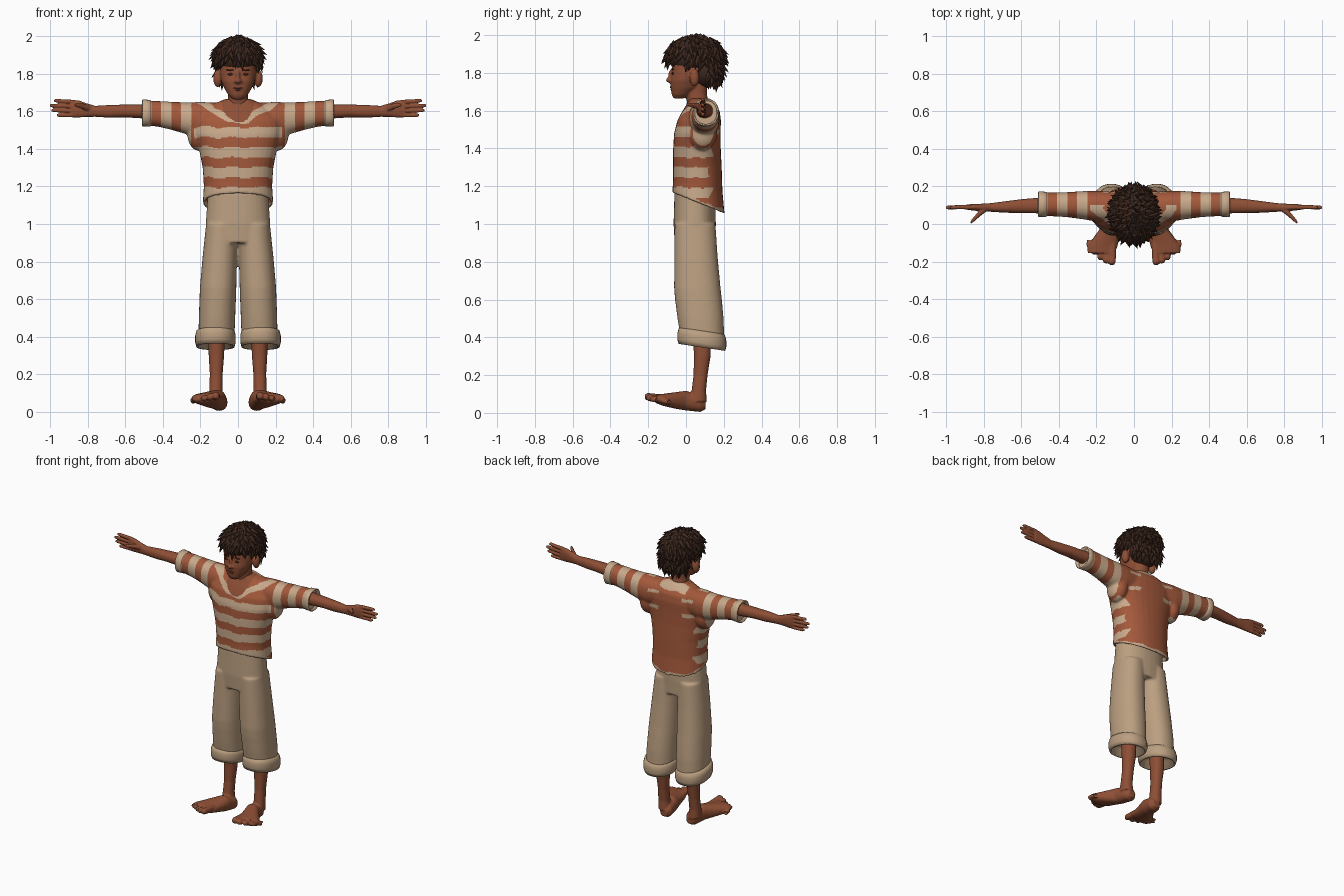
import bpy, bmesh, math, random
from mathutils import Vector, Matrix

random.seed(4)
cube = bpy.data.objects.get("Cube")
if cube:
    bpy.data.objects.remove(cube, do_unlink=True)


def material(name, rgb):
    mat = bpy.data.materials.new(name)
    mat.use_nodes = True
    colour = (*rgb, 1)
    mat.diffuse_color = colour
    bsdf = next(n for n in mat.node_tree.nodes if n.type == 'BSDF_PRINCIPLED')
    bsdf.inputs["Base Color"].default_value = colour
    bsdf.inputs["Roughness"].default_value = 0.8
    return mat


SKIN = material("brown skin", (0.27, 0.078, 0.036))
LIPS = material("dark lips", (0.2, 0.05, 0.028))
HAIR = material("dark brown hair", (0.05, 0.022, 0.014))
EYES = material("dark eyes", (0.06, 0.02, 0.012))
RUST = material("rust cloth", (0.37, 0.1, 0.044))
CREAM = material("cream cloth", (0.58, 0.4, 0.26))
CANVAS = material("tan canvas", (0.5, 0.35, 0.22))


def loft(bm, axis, rings, side=1, segments=32, power=0.9):
    """Closed tube through rings of (x, y, z, radius a, radius b, tilt)."""
    loops = []
    for x, y, z, a, b, *tilt in rings:
        slope = tilt[0] if tilt else 0
        loop = []
        for i in range(segments):
            t = math.tau * i / segments
            u = a * math.copysign(abs(math.cos(t)) ** power, math.cos(t))
            v = b * math.copysign(abs(math.sin(t)) ** power, math.sin(t))
            offset = {'X': (0, u, v), 'Y': (u, 0, v), 'Z': (u, v, slope * v)}[axis]
            p = Vector((x, y, z)) + Vector(offset)
            loop.append(bm.verts.new((p.x * side, p.y, p.z)))
        loops.append(loop)
    for low, high in zip(loops, loops[1:]):
        for i in range(segments):
            j = (i + 1) % segments
            bm.faces.new((low[i], low[j], high[j], high[i]))
    bm.faces.new(loops[0])
    bm.faces.new(loops[-1])


def ball(bm, centre, radii, side=1):
    centre = Vector((centre[0] * side, centre[1], centre[2]))
    bmesh.ops.create_uvsphere(bm, u_segments=24, v_segments=16, radius=1,
                              matrix=Matrix.Translation(centre) @ Matrix.Diagonal((*radii, 1)))


def finish(name, bm, mats, voxel=0, smooth=0, rule=None):
    """Make the object; a voxel size fuses its pieces into one skin."""
    bmesh.ops.recalc_face_normals(bm, faces=bm.faces[:])
    mesh = bpy.data.meshes.new(name)
    bm.to_mesh(mesh)
    bm.free()
    ob = bpy.data.objects.new(name, mesh)
    bpy.context.collection.objects.link(ob)
    if voxel:
        fuse = ob.modifiers.new("fuse", 'REMESH')
        fuse.mode = 'VOXEL'
        fuse.voxel_size = voxel
        relax = ob.modifiers.new("relax", 'SMOOTH')
        relax.factor, relax.iterations = 0.5, smooth
        bpy.context.view_layer.update()
        done = ob.evaluated_get(bpy.context.evaluated_depsgraph_get())
        ob.data = bpy.data.meshes.new_from_object(done)
        ob.modifiers.clear()
    ob.data.materials.clear()
    for mat in mats:
        ob.data.materials.append(mat)
    for face in ob.data.polygons:
        face.use_smooth = True
        face.material_index = rule(face.center) if rule else 0
    return ob


def shirt_colour(c):
    """0 rust, 1 cream, 2 skin."""
    x, y, z = abs(c.x), c.y, c.z
    z += 0.004 * math.sin(45 * c.x) + 0.003 * math.sin(90 * y)
    if y < 0.09 and math.hypot(x / 0.085, (z - 1.645) / 0.1) < 1:
        return 2
    if x > 0.235:
        return int((x - 0.25) % 0.105 < 0.055)
    if z > 1.625 and y > 0.1 and x < 0.1:
        return 1
    if z + 0.4 * (y - 0.065) < 1.13:
        return 1
    if y < 0.1 and 1.54 < z - 0.6 * max(0, x - 0.05) < 1.58:
        return 1
    stripe = (z - 1.355) % 0.107
    if y < 0.13 + 0.015 * math.sin(38 * z):
        return int(z < 1.53 and stripe < 0.055)
    return int(1.4 < z < 1.6 and 0.09 < x < 0.17 and 0.01 < stripe < 0.035)


# Shirt body and sleeves, hollow at the hem
bm = bmesh.new()
loft(bm, 'Z', [(0, .065, 1.155, .171, .119, -.4), (0, .065, 1.112, .174, .122, -.4),
               (0, .066, 1.11, .188, .138, -.4), (0, .062, 1.2, .182, .131, -.2),
               (0, .06, 1.3, .188, .129), (0, .058, 1.4, .208, .126),
               (0, .06, 1.48, .232, .123), (0, .07, 1.55, .235, .115),
               (0, .08, 1.6, .2, .098), (0, .08, 1.635, .14, .075), (0, .072, 1.665, .07, .055)])
for s in (1, -1):
    loft(bm, 'X', [(.1, .09, 1.56, .08, .085), (.2, .095, 1.555, .082, .095),
                   (.27, .1, 1.562, .075, .085), (.36, .103, 1.577, .066, .074),
                   (.43, .104, 1.587, .063, .068), (.49, .105, 1.59, .062, .066)], s)
    ball(bm, (.21, .09, 1.48), (.06, .075, .09), s)
finish("striped_shirt", bm, [RUST, CREAM, SKIN], 0.007, 6, shirt_colour)

# Trousers
bm = bmesh.new()
loft(bm, 'Z', [(0, .047, 1.17, .16, .108), (0, .046, 1.0, .172, .112), (0, .048, .9, .17, .108)])
for s in (1, -1):
    loft(bm, 'Z', [(.085, .048, 1.0, .085, .108), (.097, .053, .82, .092, .115),
                   (.106, .06, .66, .097, .123), (.108, .066, .6, .097, .124),
                   (.112, .077, .5, .097, .122), (.114, .084, .415, .096, .118, -.15)], s)
finish("trousers", bm, [CANVAS], 0.008, 4)

for side, s in (("left", 1), ("right", -1)):
    # Rolled trouser cuff, open below
    bm = bmesh.new()
    loft(bm, 'Z', [(.12, .084, .435, .09, .112, -.15), (.12, .084, .43, .102, .122, -.15),
                   (.12, .084, .405, .108, .129, -.15), (.12, .084, .37, .108, .13, -.15),
                   (.12, .084, .347, .102, .123, -.15), (.12, .084, .347, .092, .112, -.15),
                   (.12, .084, .4, .086, .106, -.15)], s)
    finish(side + "_trouser_cuff", bm, [CANVAS])

    # Sleeve cuff, open at the end
    bm = bmesh.new()
    loft(bm, 'X', [(.462, .105, 1.59, .06, .064), (.466, .105, 1.59, .066, .07),
                   (.507, .105, 1.591, .069, .073), (.511, .105, 1.591, .063, .067),
                   (.485, .105, 1.59, .058, .062)], s)
    finish(side + "_sleeve_cuff", bm, [CREAM])

    # Arm, palm, fingers and thumb
    bm = bmesh.new()
    loft(bm, 'X', [(.44, .1, 1.6, .046, .042), (.52, .098, 1.6, .041, .037),
                   (.6, .095, 1.602, .037, .034), (.68, .091, 1.6, .031, .034),
                   (.76, .088, 1.6, .023, .029), (.81, .088, 1.607, .02, .037),
                   (.85, .089, 1.613, .018, .046), (.89, .09, 1.614, .014, .046)], s)
    for i, tip in enumerate((.98, 1.003, .993, .965)):
        base, end = 1.65 - .0235 * i, 1.657 - .026 * i
        loft(bm, 'X', [(.87, .09, base, .013, .0115), (.93, .09, (base + end) / 2, .0115, .0105),
                       (tip - .012, .088, end, .0105, .0095), (tip, .088, end, .007, .006)], s, 12)
    loft(bm, 'X', [(.785, .085, 1.615, .018, .02), (.82, .058, 1.625, .017, .016),
                   (.85, .028, 1.631, .014, .012), (.87, .008, 1.634, .008, .007)], s, 12)
    finish(side + "_arm", bm, [SKIN], 0.004, 3)

    # Shin, foot and toes
    bm = bmesh.new()
    loft(bm, 'Z', [(.113, .085, .42, .044, .048), (.115, .086, .3, .041, .044),
                   (.116, .077, .2, .034, .037), (.118, .068, .12, .035, .038),
                   (.115, .06, .06, .04, .05)], s)
    loft(bm, 'Y', [(.1, .103, .043, .025, .025), (.1, .075, .05, .044, .045),
                   (.113, 0, .065, .05, .052), (.142, -.06, .066, .065, .043),
                   (.168, -.12, .069, .08, .032), (.175, -.155, .074, .072, .024)], s)
    for i in range(5):
        x, y = .118 + .031 * i, -.218 + .004 * i + .0048 * i * i
        z, r = .086 - .006 * i, .0205 - .002 * i
        loft(bm, 'Y', [(x - .003, -.1, z - .008, r, r), (x - .002, y + .045, z - .004, r, r),
                       (x, y + .014, z, r * .95, r), (x, y, z - .002, r * .6, r * .6)], s, 14)
    finish(side + "_leg_and_foot", bm, [SKIN], 0.005, 3)

    # Eye and eyebrow
    bm = bmesh.new()
    ball(bm, (.039, -.07, 1.797), (.016, .006, .006), s)
    ball(bm, (.041, -.07, 1.82), (.022, .006, .004), s)
    finish(side + "_eye_and_brow", bm, [EYES])

# Head, ears and neck
bm = bmesh.new()
loft(bm, 'Z', [(0, .07, 1.56, .07, .06), (0, .063, 1.63, .055, .056),
               (0, .055, 1.69, .053, .056), (0, .055, 1.76, .055, .06)])
loft(bm, 'Z', [(0, -.04, 1.664, .028, .024), (0, -.026, 1.685, .05, .05),
               (0, -.006, 1.72, .072, .075), (0, .002, 1.76, .089, .085),
               (0, .018, 1.8, .096, .094), (0, .03, 1.85, .097, .105), (0, .04, 1.9, .085, .1)])
ball(bm, (0, .05, 1.85), (.1, .125, .11))
ball(bm, (0, -.088, 1.762), (.017, .019, .014))
ball(bm, (0, -.082, 1.785), (.01, .013, .032))
for s in (1, -1):
    ball(bm, (.108, .045, 1.775), (.024, .026, .047), s)
    ball(bm, (.014, -.08, 1.758), (.011, .012, .009), s)
finish("head", bm, [SKIN], 0.006, 3)

# Lips
bm = bmesh.new()
ball(bm, (0, -.076, 1.724), (.027, .009, .005))
ball(bm, (0, -.074, 1.714), (.022, .009, .006))
finish("lips", bm, [LIPS])


def tuft_region(bm, centre, radii, count, keep):
    """Ellipsoid of hair covered in spikes that sweep down from the crown."""
    ball(bm, centre, radii)
    for i in range(count):
        h = 1 - 2 * (i + 0.5) / count
        ring, turn = math.sqrt(1 - h * h), i * 2.39996
        n = Vector((ring * math.cos(turn), ring * math.sin(turn), h))
        if not keep(n):
            continue
        p = Vector(centre) + Vector([k * r for k, r in zip(n, radii)])
        down = Vector((n.x * h, n.y * h, -ring)).normalized()
        swirl = Vector((-n.y, n.x, 0)) * random.uniform(-0.5, 0.5)
        way = (n * random.uniform(0.3, 0.65) + down * 0.8 + swirl).normalized()
        length = random.uniform(0.055, 0.08)
        place = Matrix.Translation(p + way * length * 0.25)
        turn_to = way.to_track_quat('Z', 'Y').to_matrix().to_4x4()
        bmesh.ops.create_cone(bm, cap_ends=True, segments=6, radius1=random.uniform(.018, .025),
                              radius2=0, depth=length, matrix=place @ turn_to)


# Hair: crown with fringe, then the nape
bm = bmesh.new()
tuft_region(bm, (0, .05, 1.885), (.12, .146, .1), 190,
            lambda n: n.z > (-0.2 if n.y < -0.3 else -0.45))
tuft_region(bm, (0, .105, 1.815), (.104, .085, .095), 110,
            lambda n: n.y > 0.1 and n.z > -0.75)
hair = finish("spiky_hair", bm, [HAIR])
for ob in bpy.context.selected_objects:
    ob.select_set(False)
hair.select_set(True)
bpy.context.view_layer.objects.active = hair
bpy.ops.object.shade_smooth_by_angle(angle=math.radians(50))
